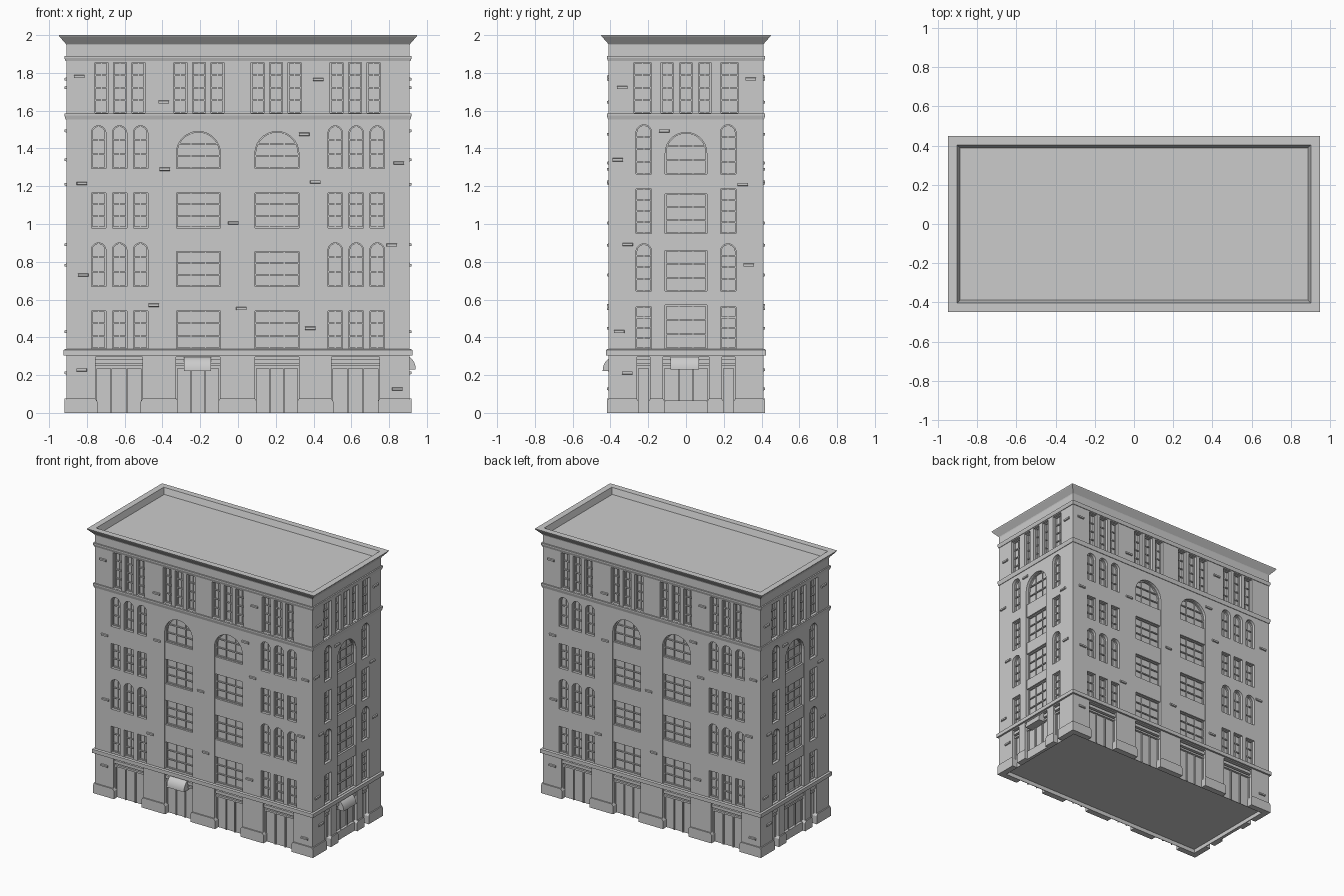
import bpy, bmesh, math
from mathutils import Vector

if "Cube" in bpy.data.objects:
    bpy.data.objects.remove(bpy.data.objects["Cube"])

X, Y = 0.909, 0.409      # half width and half depth of the wall
DEPTH = 0.032            # depth of window recess

# Each facade maps local (u along wall, d outwards, z) to world space
SIDES = {
    "front": lambda u, d, z: Vector((u, -Y - d, z)),
    "back": lambda u, d, z: Vector((-u, Y + d, z)),
    "right": lambda u, d, z: Vector((X + d, u, z)),
    "left": lambda u, d, z: Vector((-X - d, -u, z)),
}
LONG, SHORT = ("front", "back"), ("right", "left")


def finish(bm, name):
    bmesh.ops.recalc_face_normals(bm, faces=bm.faces)
    me = bpy.data.meshes.new(name)
    bm.to_mesh(me)
    bm.free()
    ob = bpy.data.objects.new(name, me)
    bpy.context.collection.objects.link(ob)
    return ob


def bridge(bm, a, b):
    for i in range(len(a)):
        j = (i + 1) % len(a)
        bm.faces.new((a[i], a[j], b[j], b[i]))


def loft(bm, side, back, front, d0, d1):
    f = SIDES[side]
    a = [bm.verts.new(f(u, d0, z)) for u, z in back]
    b = [bm.verts.new(f(u, d1, z)) for u, z in front]
    bm.faces.new(a)
    bm.faces.new(b)
    bridge(bm, a, b)


def prism(bm, side, pts, d0, d1):
    loft(bm, side, pts, pts, d0, d1)


def rect(u0, u1, z0, z1):
    return [(u0, z0), (u1, z0), (u1, z1), (u0, z1)]


def block(bm, side, u0, u1, z0, z1, d0, d1):
    prism(bm, side, rect(u0, u1, z0, z1), d0, d1)


def outline(c, w, z0, z1, arch):
    r = w / 2
    if not arch:
        return rect(c - r, c + r, z0, z1)
    n = 14
    return [(c - r, z0), (c + r, z0)] + [
        (c + r * math.cos(math.pi * i / n), z1 - r + r * math.sin(math.pi * i / n)) for i in range(n + 1)]


def frame(bm, side, c, w, z0, z1, arch, cols, rows, t=0.006):
    # surround ring
    f = SIDES[side]
    o, p = outline(c, w, z0, z1, arch), outline(c, w - 2 * t, z0 + t, z1 - t, arch)
    d0, d1 = -DEPTH, -DEPTH + 0.012
    rings = [[bm.verts.new(f(u, d, z)) for u, z in pts] for pts, d in ((o, d0), (o, d1), (p, d1), (p, d0))]
    for k in range(4):
        bridge(bm, rings[k], rings[(k + 1) % 4])
    # glazing bars, shortened where they meet an arch
    r = w / 2 - t / 2
    spring = z1 - w / 2
    for k in range(1, rows):
        z = z0 + (z1 - z0) * k / rows
        h = math.sqrt(max(r * r - (z - spring) ** 2, 0)) if arch and z > spring else r
        block(bm, side, c - h, c + h, z - 0.004, z + 0.004, d0, d1 - 0.003)
    for k in range(1, cols):
        u = c - w / 2 + w * k / cols
        top = spring + math.sqrt(r * r - (u - c) ** 2) if arch else z1 - t / 2
        block(bm, side, u - 0.003, u + 0.003, z0 + t / 2, top, d0, d1 - 0.005)


def ring_solid(name, profile, capped=False):
    # sweep an (offset, z) profile round the rectangular plan
    bm = bmesh.new()
    loops = [[bm.verts.new((sx * (X + o), sy * (Y + o), z)) for sx, sy in ((-1, -1), (1, -1), (1, 1), (-1, 1))]
             for o, z in profile]
    pairs = list(zip(loops, loops[1:]))
    if capped:
        bm.faces.new(loops[0])
        bm.faces.new(loops[-1])
    else:
        pairs.append((loops[-1], loops[0]))
    for a, b in pairs:
        bridge(bm, a, b)
    return finish(bm, name)


def box(bm, x, y, z0, z1):
    for v in bmesh.ops.create_cube(bm, size=1)["verts"]:
        v.co = (v.co.x * 2 * x, v.co.y * 2 * y, z0 + (v.co.z + .5) * (z1 - z0))


# Window lists: centre, width, bottom, top, arched, columns, rows
long_windows, short_windows, long_bays = [], [], []
for z0, z1, arch in ((.34, .54, 0), (.67, .9, 1), (.98, 1.165, 0), (1.295, 1.52, 1)):
    for c in (-.627, .626):
        for k in (-1, 0, 1):
            long_windows.append((c + k * .111, .077, z0, z1, arch, 2, 3))
for c in (-.21, .206):
    for z0, z1, arch in ((.34, .54, 0), (.67, .855, 0), (.98, 1.165, 0), (1.295, 1.49, 1)):
        long_bays.append((c, .233, z0, z1, arch, 3, 3))
for c in (-.625, -.207, .202, .62):
    for k in (-1, 0, 1):
        long_windows.append((c + k * .098, .068, 1.587, 1.855, 0, 2, 4))
for z0, z1, arch in ((.34, .56, 0), (.645, .895, 1), (.95, 1.185, 0), (1.265, 1.525, 1)):
    for c in (-.223, .223):
        short_windows.append((c, .083, z0, z1, arch, 2, 4))
for c, w in ((-.23, .09), (-.1, .063), (0, .063), (.1, .063), (.23, .09)):
    short_windows.append((c, w, 1.587, 1.855, 0, 2, 4))
short_bays = [(0, .22, z0, z1, arch, 3, 3) for z0, z1, arch in
              ((.34, .57, 0), (.645, .86, 0), (.95, 1.16, 0), (1.265, 1.485, 1))]
# Ground floor openings: left, right
long_doors = [(-.755, -.505), (-.327, -.095), (.09, .322), (.495, .75)]
short_doors = [(-.26, -.19), (-.122, .122), (.19, .26)]

# Wall block with tall bays, windows, doorways and raised floor cut in
bm = bmesh.new()
box(bm, X, Y, 0, 1.95)
walls = finish(bm, "walls")
bm = bmesh.new()
for s in SIDES:
    for w in (long_windows if s in LONG else short_windows):
        prism(bm, s, outline(*w[:5]), -DEPTH, .02)
    for a, b in (long_doors if s in LONG else short_doors):
        block(bm, s, a, b, -.05, .297, -DEPTH, .02)
    for c, w, z in ([(-.21, .233, 1.49), (.206, .233, 1.49)] if s in LONG else [(0, .22, 1.485)]):
        prism(bm, s, outline(c, w, .34, z, 1), -DEPTH, .02)
box(bm, X - .036, Y - .036, -.05, .03)
cutter = finish(bm, "recess_cutter")
cutter.hide_render = True
mod = walls.modifiers.new("recesses", "BOOLEAN")
mod.operation, mod.solver, mod.object = "DIFFERENCE", "EXACT", cutter
bpy.context.view_layer.objects.active = walls
bpy.ops.object.modifier_apply(modifier=mod.name)
bpy.data.objects.remove(cutter)

# Window frames, and spandrel panels between the windows of each tall bay
frames, panels = bmesh.new(), bmesh.new()
for s in SIDES:
    bays = long_bays if s in LONG else short_bays
    for w in (long_windows if s in LONG else short_windows) + bays:
        frame(frames, s, *w)
    for lo, hi in zip(bays, bays[1:]):
        if hi[2] > lo[3]:
            block(panels, s, lo[0] - lo[1] / 2, lo[0] + lo[1] / 2, lo[3], hi[2], -DEPTH, -.006)
finish(frames, "window_frames")
finish(panels, "spandrel_panels")

# Shopfronts: stepped fascia, jambs and entrance step
bm = bmesh.new()
for s in SIDES:
    for a, b in (long_doors if s in LONG else short_doors):
        block(bm, s, a, b, .262, .285, -DEPTH, -.010)
        block(bm, s, a, b, .236, .25, -DEPTH, -.016)
        n = 3 if b - a > .1 else 1
        for k in range(n + 1):
            u = a + .004 + (b - a - .008) * k / n
            block(bm, s, u - .004, u + .004, 0, .24, -DEPTH, -.022)
    if s in SHORT:
        block(bm, s, -.112, .112, 0, .065, -DEPTH, -.012)
finish(bm, "shopfronts")

# Plinths at the foot of each pier
bm = bmesh.new()
for s in SIDES:
    doors, half = (long_doors, X) if s in LONG else (short_doors, Y)
    edges = [-half] + [e for d in doors for e in d] + [half]
    for a, b in zip(edges[::2], edges[1::2]):
        a, b = max(a - .01, -half - .009), min(b + .01, half + .009)
        prism(bm, s, [(a, 0), (b, 0), (b, .06), (b - .01, .075), (a + .01, .075), (a, .06)], -DEPTH, .009)
finish(bm, "pier_plinths")

# Horizontal mouldings
ring_solid("ground_ledge", [(-.01, .305), (.014, .305), (.014, .333), (.008, .337), (-.01, .337)])
ring_solid("upper_belt", [(-.01, 1.553), (.004, 1.553), (.010, 1.575), (.010, 1.585), (-.01, 1.585)])
ring_solid("frieze_band", [(-.01, 1.862), (.004, 1.862), (.010, 1.88), (.010, 1.89), (-.01, 1.89)])

# Cornice with the sunken roof inside
ring_solid("cornice_and_roof", [(-.002, 1.94), (.002, 1.953), (.037, 1.993), (.04, 2.0),
                                (-.006, 2.0), (-.02, 1.955)], capped=True)

# Scattered projecting bricks with chamfered edges
long_bricks = [(-.84, 1.78), (.425, 1.765), (-.393, 1.645), (.35, 1.475), (.852, 1.323), (-.388, 1.29),
               (.41, 1.223), (-.826, 1.215), (-.024, 1.005), (.815, .888), (-.82, .73), (-.446, .57),
               (.018, .552), (.383, .448), (-.828, .228), (.844, .127)]
short_bricks = [(-.338, 1.722), (.343, 1.767), (-.116, 1.493), (-.361, 1.34), (.3, 1.21), (-.309, .891),
                (.332, .782), (-.354, .43), (-.311, .212)]
bm = bmesh.new()
for s in SIDES:
    for u, z in (long_bricks if s in LONG else short_bricks):
        loft(bm, s, rect(u - .028, u + .028, z - .009, z + .009),
             rect(u - .027, u + .027, z - .006, z + .006), -.003, .009)
finish(bm, "projecting_bricks")

# Rounded awnings on the front and right entrances
for s, u0, u1, z0, h in (("front", -.287, -.143, .222, .075), ("right", -.081, .068, .23, .075)):
    bm = bmesh.new()
    f = SIDES[s]
    prof = [(-.03, z0)] + [(-.03 + .062 * math.cos(math.pi * i / 20), z0 + h * math.sin(math.pi * i / 20))
                           for i in range(11)]
    a, b = ([bm.verts.new(f(u, d, z)) for d, z in prof] for u in (u0, u1))
    bm.faces.new(a)
    bm.faces.new(b)
    bridge(bm, a, b)
    ob = finish(bm, s + "_awning")
    bpy.ops.object.select_all(action="DESELECT")
    ob.select_set(True)
    bpy.context.view_layer.objects.active = ob
    bpy.ops.object.shade_smooth_by_angle(angle=math.radians(30))
